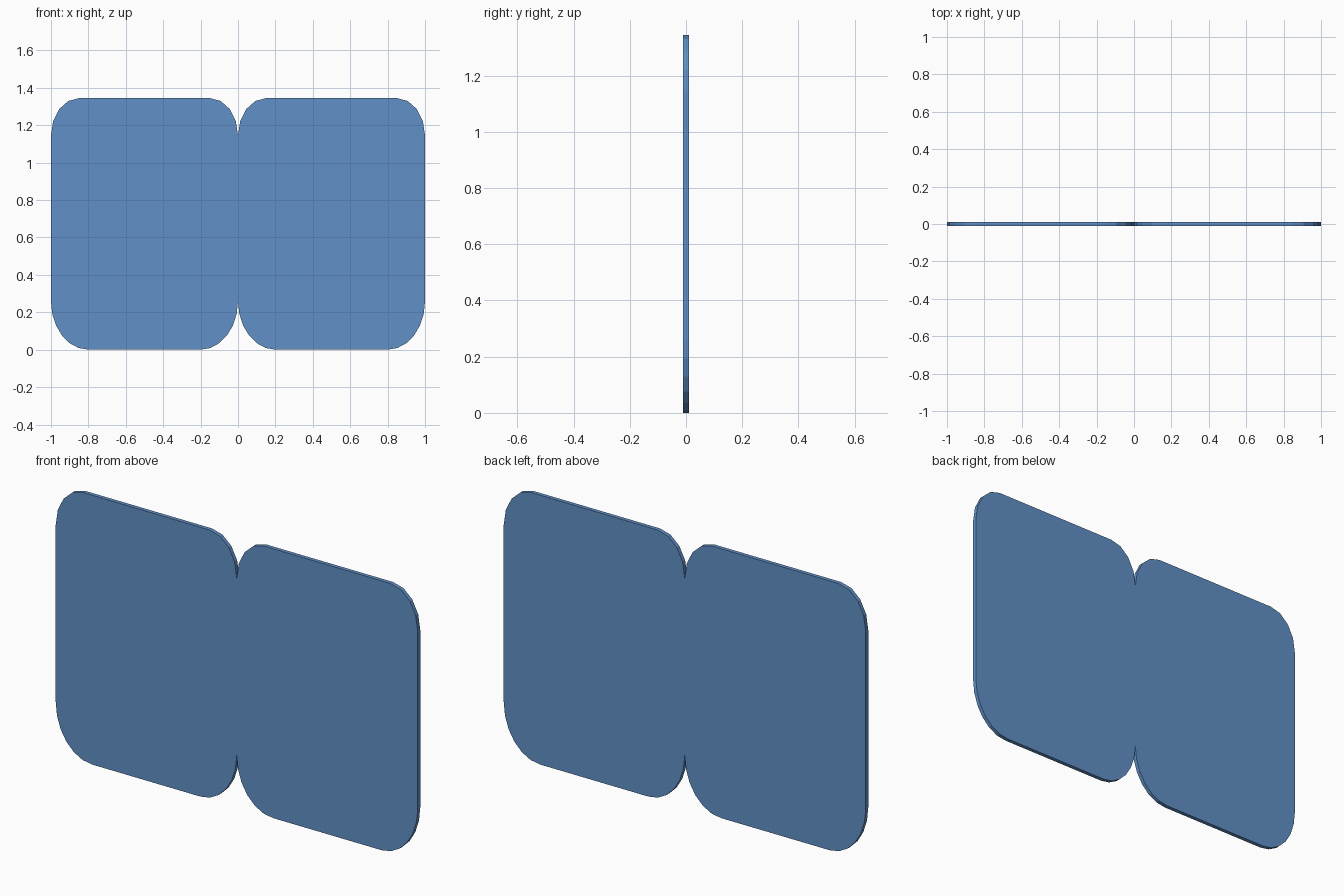
import bpy, bmesh
from math import cos, sin, pi

if "Cube" in bpy.data.objects:
    bpy.data.objects.remove(bpy.data.objects["Cube"])

H, T = 1.345, 0.02          # panel height and thickness
CORNERS = [                 # centre x, centre z, radius x, radius z, start angle, segments
    (0.80, 0.26, 0.20, 0.26, -pi / 2, 6),
    (0.85, H - 0.20, 0.15, 0.20, 0, 4),
    (0.15, H - 0.20, 0.15, 0.20, pi / 2, 4),
    (0.20, 0.26, 0.20, 0.26, pi, 6),
]


def rounded_panel(name, x0):
    # Rounded outline extruded through the thickness
    bm = bmesh.new()
    outline = []
    for cx, cz, rx, rz, start, n in CORNERS:
        for i in range(n + 1):
            a = start + i * pi / 2 / n
            outline.append(bm.verts.new((x0 + cx + rx * cos(a), -T / 2, cz + rz * sin(a))))
    face = bm.faces.new(outline)
    ext = bmesh.ops.extrude_face_region(bm, geom=[face], use_keep_orig=True)
    moved = [v for v in ext["geom"] if isinstance(v, bmesh.types.BMVert)]
    bmesh.ops.translate(bm, verts=moved, vec=(0, T, 0))
    bmesh.ops.recalc_face_normals(bm, faces=bm.faces)
    mesh = bpy.data.meshes.new(name)
    bm.to_mesh(mesh)
    bm.free()
    obj = bpy.data.objects.new(name, mesh)
    bpy.context.collection.objects.link(obj)
    mat = bpy.data.materials.get("panel_blue") or bpy.data.materials.new("panel_blue")
    mat.diffuse_color = (0.12, 0.28, 0.57, 1)
    mat.use_nodes = True
    mat.node_tree.nodes["Principled BSDF"].inputs["Base Color"].default_value = mat.diffuse_color
    mesh.materials.append(mat)
    return obj


# Two panels side by side, touching at x = 0
rounded_panel("left_panel", -1.0)
rounded_panel("right_panel", 0.0)
